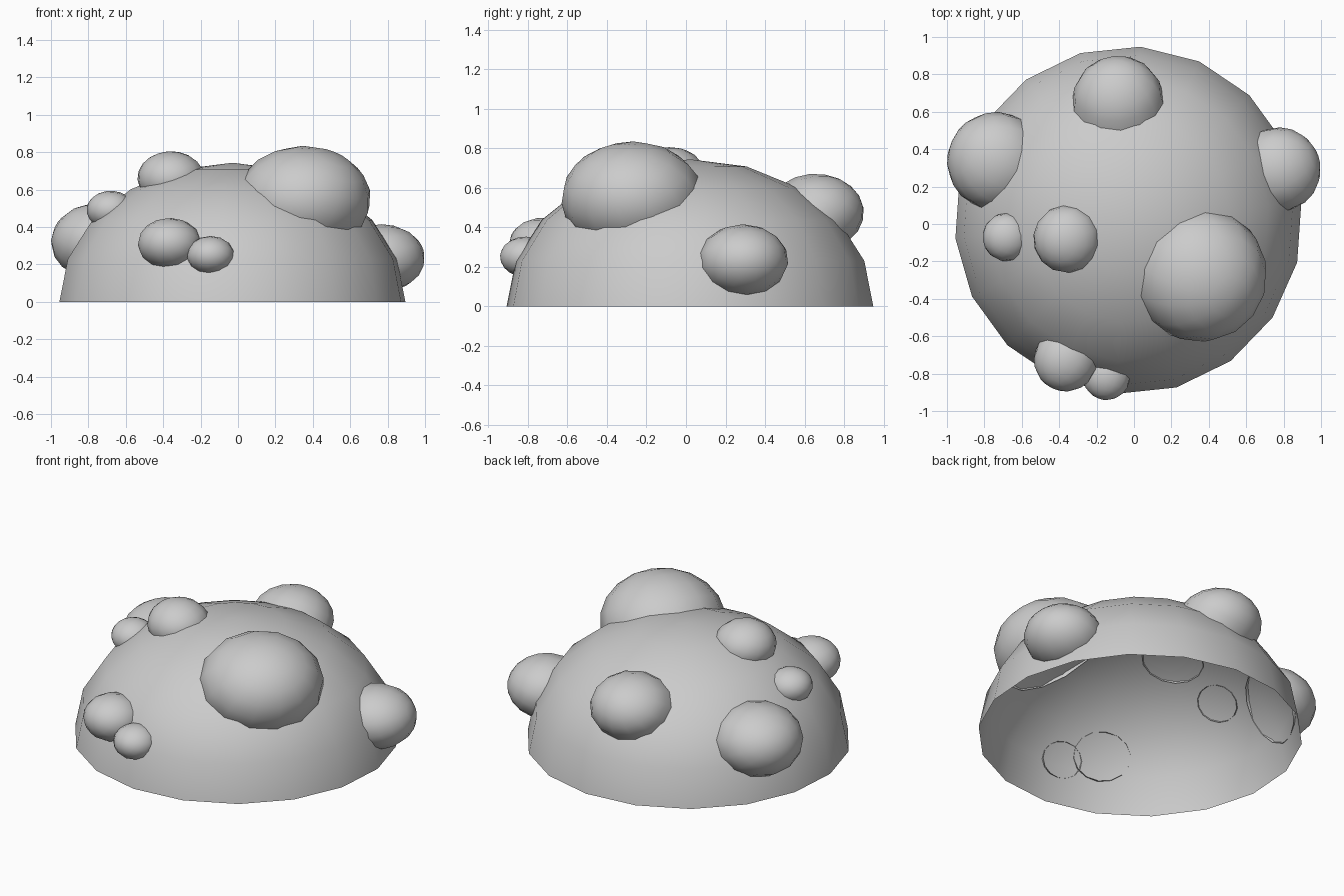
import bpy, bmesh
from math import radians
from mathutils import Vector, Matrix

if "Cube" in bpy.data.objects:
    bpy.data.objects.remove(bpy.data.objects["Cube"])

CENTRE = Vector((-0.03, 0.02, 0.0))   # middle of the dome base
RADIUS = 0.93
SQUASH = Matrix.Diagonal((1, 1, 0.8, 1))   # everything is flattened in z


def cap(name, radius, segments, rings, cut, matrix):
    """Sphere cut off below local z = cut, left open, then placed by matrix."""
    bm = bmesh.new()
    bmesh.ops.create_uvsphere(bm, u_segments=segments, v_segments=rings, radius=radius)
    bmesh.ops.bisect_plane(bm, geom=bm.verts[:] + bm.edges[:] + bm.faces[:], dist=1e-4,
                           plane_co=(0, 0, cut), plane_no=(0, 0, 1), clear_inner=True)
    bm.transform(matrix)
    for f in bm.faces:
        f.smooth = True
    mesh = bpy.data.meshes.new(name)
    bm.to_mesh(mesh)
    bm.free()
    obj = bpy.data.objects.new(name, mesh)
    bpy.context.collection.objects.link(obj)
    return obj


# Open hollow dome
cap("dome", RADIUS, 18, 10, 0.0,
    Matrix.Translation(CENTRE) @ SQUASH @ Matrix.Rotation(radians(-4), 4, 'Z'))

# Lumps: centre x, y, z and radius
lumps = {
    "large_lump": (0.35, -0.27, 0.545, 0.362),
    "right_lump": (0.77, 0.29, 0.233, 0.228),
    "left_lump": (-0.735, 0.335, 0.32, 0.265),
    "back_lump": (-0.085, 0.655, 0.474, 0.246),
    "upper_lump": (-0.357, -0.08, 0.66, 0.182),
    "upper_small_lump": (-0.68, -0.07, 0.49, 0.13),
    "front_lump": (-0.365, -0.725, 0.312, 0.171),
    "front_small_lump": (-0.147, -0.813, 0.25, 0.128),
}
for name, (x, y, z, r) in lumps.items():
    p = Vector((x, y, z)) - CENTRE
    p.z /= 0.8
    dist = p.length
    # each lump ends just inside the circle where it meets the dome
    meet = (dist ** 2 + RADIUS ** 2 - r ** 2) / (2 * dist)
    turn = p.to_track_quat('Z', 'Y').to_matrix().to_4x4()
    cap(name, r, 14, 10, meet - 0.025 - dist,
        Matrix.Translation(CENTRE) @ SQUASH @ Matrix.Translation(p) @ turn)
